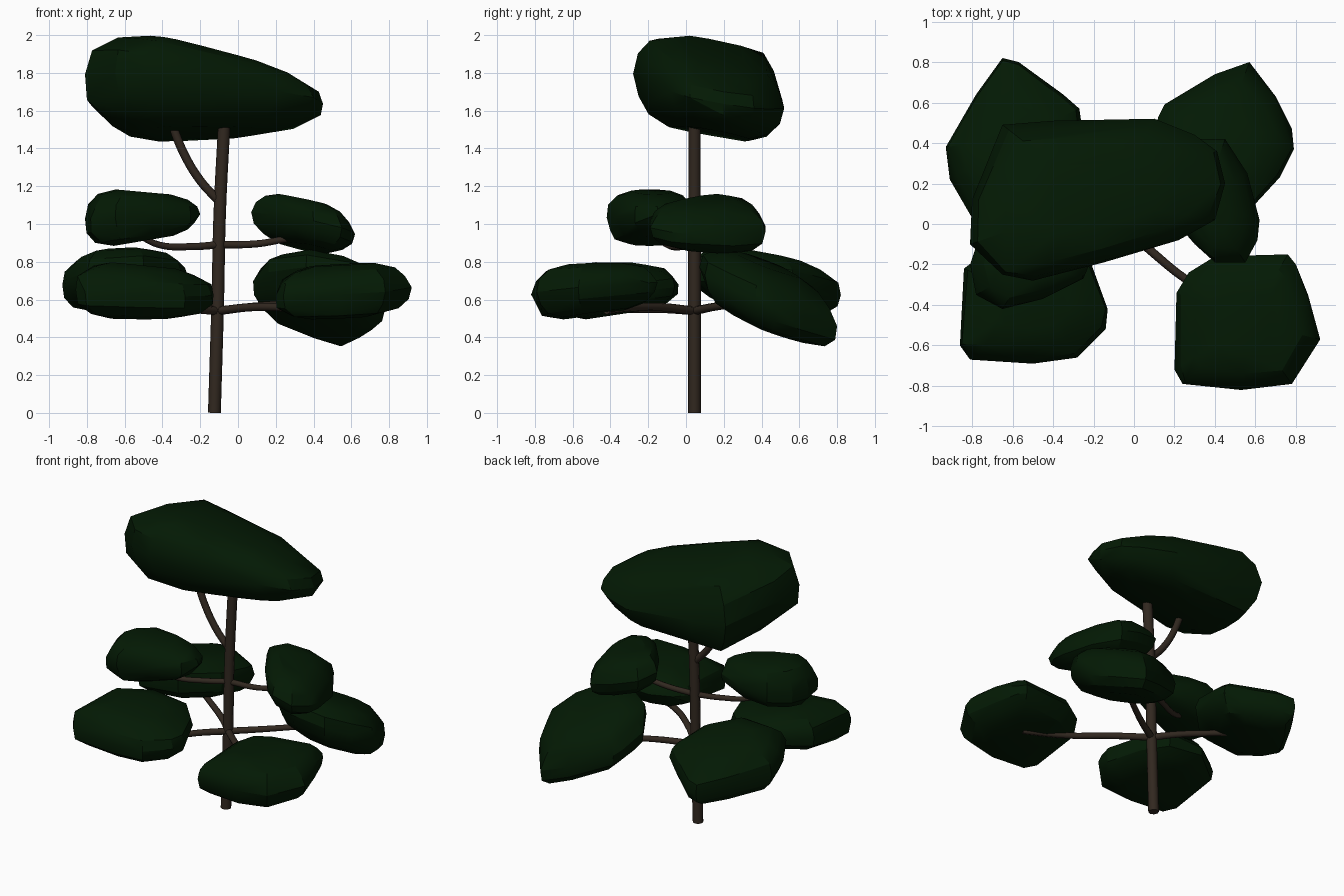
import bpy, bmesh, math, random
from mathutils import Vector

random.seed(4)
cube = bpy.data.objects.get("Cube")
if cube:
    bpy.data.objects.remove(cube, do_unlink=True)


def make_material(name, color):
    mat = bpy.data.materials.new(name)
    mat.use_nodes = True
    mat.diffuse_color = (*color, 1)
    mat.node_tree.nodes["Principled BSDF"].inputs["Base Color"].default_value = (*color, 1)
    return mat


leaf = make_material("dark green foliage", (0.001, 0.01, 0.0012))
bark = make_material("brown bark", (0.031, 0.021, 0.014))

# Vertical section of every leaf pad: (height, outline scale)
SECTION = [(1, .47), (.8, .76), (.45, .94), (0, 1), (-.45, .96), (-.8, .8), (-1, .53)]


def leaf_pad(name, outline, top, bottom):
    """Faceted hull of a plan outline between two sloping planes (z, x slope, y slope)."""
    points = [Vector(p) for p in outline]
    low = Vector([min(p[i] for p in points) for i in range(2)])
    high = Vector([max(p[i] for p in points) for i in range(2)])
    centre = (low + high) / 2

    def plane(spec, offset):
        return spec[0] + spec[1] * offset.x + spec[2] * offset.y

    bm = bmesh.new()
    for height, scale in SECTION:
        for p in points:
            wobble = random.uniform(.94, 1.04) if height else 1
            offset = (p - centre) * scale * wobble
            blend = (height + 1) / 2
            z = plane(top, offset) * blend + plane(bottom, offset) * (1 - blend)
            bm.verts.new((*(centre + offset), z))
    hull = bmesh.ops.convex_hull(bm, input=bm.verts)
    spare = [g for g in hull["geom_interior"] + hull["geom_unused"]
             if isinstance(g, bmesh.types.BMVert) and g.is_valid]
    bmesh.ops.delete(bm, geom=list(set(spare)), context="VERTS")
    bmesh.ops.recalc_face_normals(bm, faces=bm.faces)
    mesh = bpy.data.meshes.new(name)
    bm.to_mesh(mesh)
    bm.free()
    obj = bpy.data.objects.new(name, mesh)
    bpy.context.collection.objects.link(obj)
    mesh.materials.append(leaf)
    bpy.ops.object.select_all(action="DESELECT")
    obj.select_set(True)
    bpy.context.view_layer.objects.active = obj
    bpy.ops.object.shade_smooth_by_angle(angle=math.radians(25))


def limb(name, path, radius, tip=1.0):
    """Round tapered limb along a smooth path."""
    curve = bpy.data.curves.new(name, "CURVE")
    curve.dimensions = "3D"
    curve.bevel_depth = radius
    curve.bevel_resolution = 2
    curve.resolution_u = 5
    curve.use_fill_caps = True
    spline = curve.splines.new("BEZIER")
    spline.bezier_points.add(len(path) - 1)
    for i, (bp, co) in enumerate(zip(spline.bezier_points, path)):
        bp.co = co
        bp.handle_left_type = bp.handle_right_type = "AUTO"
        bp.radius = 1 + (tip - 1) * i / (len(path) - 1)
    curve.materials.append(bark)
    bpy.context.collection.objects.link(bpy.data.objects.new(name, curve))


# Trunk and branches
limb("trunk", [(-.125, .045, 0), (-.107, .045, .6), (-.097, .045, 1.05), (-.07, .045, 1.58)], .034, .95)
limb("crown_branch", [(-.1, .045, 1.12), (-.2, .045, 1.23), (-.29, .045, 1.38), (-.35, .045, 1.53)], .023)
fork = (-.107, .045, .54)
limb("front_left_branch", [fork, (.08, -.13, .56), (.3, -.3, .555), (.57, -.42, .54)], .023, .8)
limb("front_right_branch", [fork, (-.25, -.12, .55), (-.38, -.3, .55), (-.5, -.42, .56)], .023, .8)
limb("back_left_branch", [fork, (.06, .14, .56), (.22, .25, .575), (.4, .38, .59)], .023, .8)
limb("back_right_branch", [fork, (-.22, .14, .56), (-.38, .25, .58), (-.58, .38, .6)], .023, .8)
fork = (-.1, .045, .89)
limb("middle_left_branch", [fork, (.1, .06, .895), (.25, .08, .92), (.38, .1, .94)], .02, .8)
limb("middle_right_branch", [fork, (-.25, -.02, .88), (-.42, -.1, .89), (-.54, -.16, .95)], .02, .8)

# Top crown
leaf_pad("crown_foliage",
         [(-.81, -.1), (-.8, .12), (-.65, .49), (-.4, .51), (.1, .52), (.3, .44), (.41, .36),
          (.45, .2), (.4, .02), (.22, -.08), (-.15, -.19), (-.5, -.28), (-.65, -.25)],
         (1.92, -.22, -.14), (1.485, .05, -.19))

# Middle pads
leaf_pad("middle_left_foliage",
         [(.07, .22), (.18, .04), (.3, -.1), (.4, -.19), (.55, -.19), (.61, -.08), (.62, .02),
          (.56, .25), (.45, .42), (.3, .42), (.12, .36)],
         (1.13, -.24, -.04), (.88, -.24, -.12))
leaf_pad("middle_right_foliage",
         [(-.81, -.2), (-.78, -.35), (-.65, -.42), (-.45, -.37), (-.25, -.27), (-.2, -.15),
          (-.26, -.02), (-.45, .05), (-.65, .03), (-.77, -.08)],
         (1.17, -.09, 0), (.91, .17, 0))

# Lower pads
leaf_pad("front_left_foliage",
         [(.2, -.72), (.24, -.79), (.53, -.82), (.78, -.79), (.92, -.57), (.86, -.35),
          (.8, -.2), (.76, -.15), (.4, -.16), (.27, -.24), (.21, -.34)],
         (.785, .05, .02), (.525, .04, .14))
leaf_pad("front_right_foliage",
         [(-.86, -.6), (-.81, -.67), (-.5, -.69), (-.28, -.66), (-.14, -.52), (-.13, -.42),
          (-.21, -.2), (-.35, -.06), (-.6, -.04), (-.84, -.22)],
         (.78, -.1, 0), (.52, 0, .15))
leaf_pad("back_left_foliage",
         [(.08, .36), (.12, .53), (.15, .59), (.4, .74), (.57, .8), (.7, .63), (.78, .47),
          (.79, .37), (.72, .23), (.6, .1), (.36, .07), (.16, .21)],
         (.785, -.12, -.38), (.455, -.15, -.4))
leaf_pad("back_right_foliage",
         [(-.93, .38), (-.78, .64), (-.65, .82), (-.57, .8), (-.35, .64), (-.27, .57), (-.26, .5),
          (-.3, .25), (-.5, .05), (-.8, .03), (-.91, .22)],
         (.84, .05, -.19), (.55, .1, -.15))
